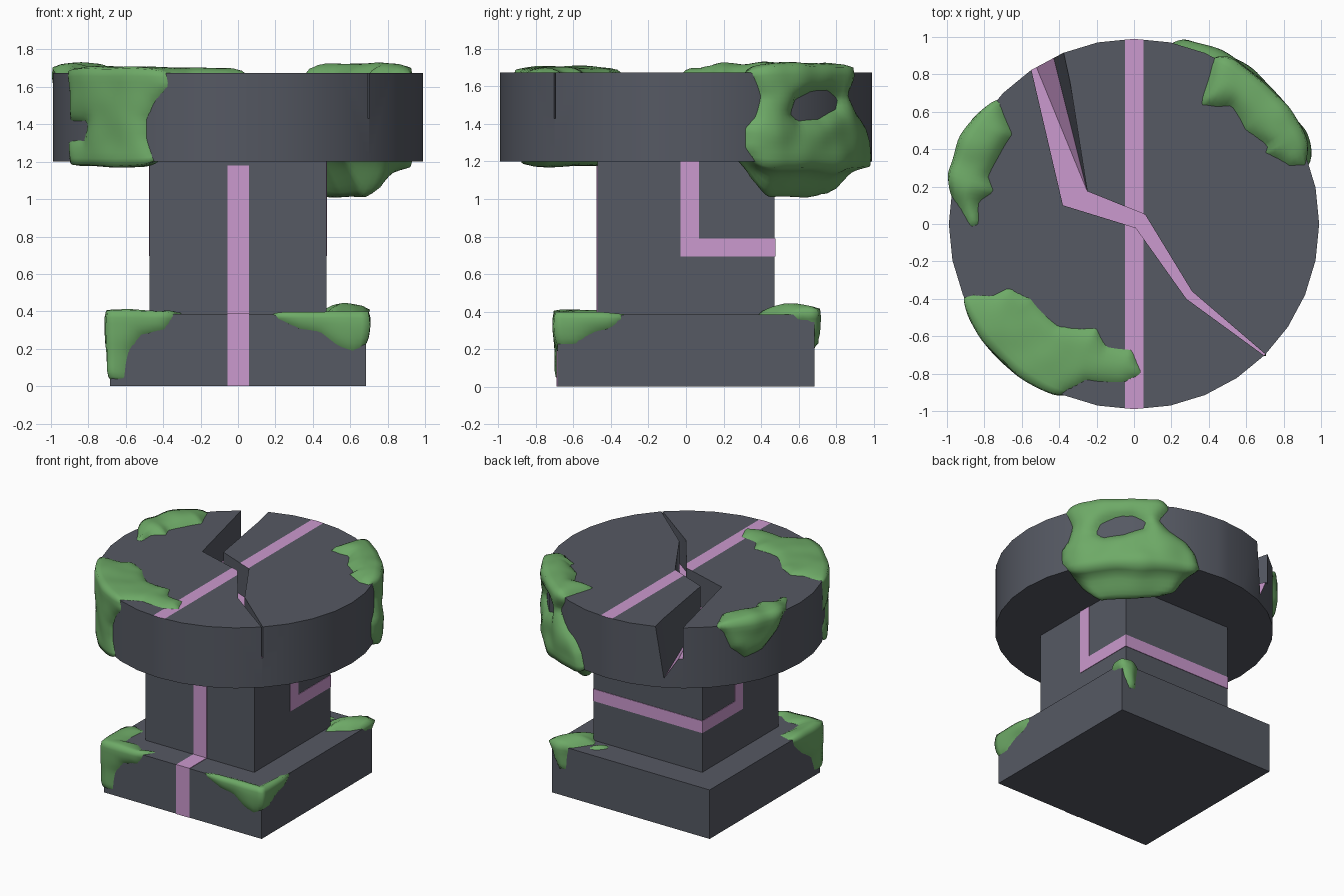
import bpy, bmesh, math
from mathutils import Vector, noise

if "Cube" in bpy.data.objects:
    bpy.data.objects.remove(bpy.data.objects["Cube"])


def material(name, rgb):
    m = bpy.data.materials.new(name)
    m.diffuse_color = (*rgb, 1)
    m.use_nodes = True
    m.node_tree.nodes["Principled BSDF"].inputs["Base Color"].default_value = m.diffuse_color
    return m


STONE = material("dark_stone", (0.092, 0.10, 0.125))
PINK = material("pink_inlay", (0.60, 0.32, 0.62))
MOSS = material("green_moss", (0.155, 0.40, 0.135))


def make_object(name, bm, *mats):
    me = bpy.data.meshes.new(name)
    bm.to_mesh(me)
    bm.free()
    for m in mats:
        me.materials.append(m)
    ob = bpy.data.objects.new(name, me)
    bpy.context.collection.objects.link(ob)
    return ob


def box(name, x, y, z, mat):
    bm = bmesh.new()
    bmesh.ops.create_cube(bm, size=1)
    for v in bm.verts:
        v.co = [(a + b) / 2 + c * (b - a) for (a, b), c in zip((x, y, z), v.co)]
    return make_object(name, bm, mat)


# Base and column
B, C = 0.685, 0.472
BASE_Z, DISK_Z, TOP = 0.385, 1.2, 1.675
R = 0.99
box("base", (-B, B), (-B, B), (0, BASE_Z), STONE)
box("column", (-C, C), (-C, C), (BASE_Z, DISK_Z), STONE)

# Inlaid stripes as thin plates
T = 0.004
W = (-0.055, 0.06)
box("stripe_base_front", W, (-B - T, -B), (0, BASE_Z + T), PINK)
box("stripe_base_top", W, (-B, -C), (BASE_Z, BASE_Z + T), PINK)
box("stripe_column_front", W, (-C - T, -C), (BASE_Z, 1.18), PINK)
box("stripe_column_back", (-C - T, C + T), (C, C + T), (0.695, 0.79), PINK)
for side, sx in (("right", 1), ("left", -1)):
    xs = tuple(sorted((sx * C, sx * (C + T))))
    box("stripe_drop_" + side, xs, (-0.03, 0.07), (0.695, DISK_Z), PINK)
    box("stripe_turn_" + side, xs, (0.07, C), (0.695, 0.79), PINK)

# Round top slab with an inlaid band across it
bm = bmesh.new()
bmesh.ops.create_cone(bm, cap_ends=True, segments=32, radius1=R, radius2=R, depth=TOP - DISK_Z)
bmesh.ops.translate(bm, verts=bm.verts, vec=(0, 0, (TOP + DISK_Z) / 2))
for x in (-0.048, 0.052):
    bmesh.ops.bisect_plane(bm, geom=bm.verts[:] + bm.edges[:] + bm.faces[:],
                           plane_co=(x, 0, 0), plane_no=(1, 0, 0))
for f in bm.faces:
    if f.normal.z > 0.9 and abs(f.calc_center_median().x) < 0.05:
        f.material_index = 1
disk = make_object("round_slab", bm, STONE, PINK)

# Crack cutter: left and right banks, pink floor
left = [(-0.592, 1.01), (-0.38, 0.10), (0.01, -0.02), (0.28, -0.40), (0.742, -0.737)]
right = [(-0.406, 1.058), (-0.25, 0.175), (0.06, 0.05), (0.31, -0.36), (0.7445, -0.732)]
FLOOR = 1.43
bm = bmesh.new()
lt, rt = ([bm.verts.new((x, y, 1.8)) for x, y in p] for p in (left, right))
lb, rb = ([bm.verts.new((x, y, FLOOR)) for x, y in p] for p in (left, right))
rb[0].co = (-0.466, 1.034, 1.238)
rt[0].co = (-0.39, 1.063, 1.8)


def quad(a, b, c, d, mi=0):
    for tri in ((a, b, c), (a, c, d)):
        bm.faces.new(tri).material_index = mi


for i in range(4):
    quad(lb[i], lb[i + 1], rb[i + 1], rb[i], 1)
    quad(lt[i], rt[i], rt[i + 1], lt[i + 1])
    quad(lt[i], lt[i + 1], lb[i + 1], lb[i])
    quad(rt[i], rb[i], rb[i + 1], rt[i + 1])
for i in (0, 4):
    quad(lt[i], lb[i], rb[i], rt[i])
bmesh.ops.recalc_face_normals(bm, faces=bm.faces)
cutter = make_object("crack_cutter", bm, STONE, PINK)
cutter.hide_render = True

mod = disk.modifiers.new("crack", "BOOLEAN")
mod.operation = "DIFFERENCE"
mod.solver = "EXACT"
mod.object = cutter
bpy.context.view_layer.objects.active = disk
disk.select_set(True)
bpy.ops.object.modifier_apply(modifier="crack")
bpy.data.objects.remove(cutter)
bpy.ops.object.shade_smooth_by_angle()


# Moss: a domed sheet wrapped over a block's rim.
# Outlines are (angle, s): s < 0 on top, 0..height on the side, beyond that underneath.
def smooth(t):
    t = min(max(t, 0), 1)
    return t * t * (3 - 2 * t)


def inside_distance(p, poly):
    best, inside = 9.0, False
    for a, b in zip(poly, poly[1:] + poly[:1]):
        ab = b - a
        t = min(max((p - a).dot(ab) / ab.length_squared, 0), 1)
        best = min(best, (p - a - ab * t).length)
        if (a.y > p.y) != (b.y > p.y) and p.x < a.x + (p.y - a.y) * ab.x / ab.y:
            inside = not inside
    return best if inside else -best


def moss(name, outline, square, thick, hole=None, hang=0.0):
    half, z_top, height, rows, power = ((B, BASE_Z, BASE_Z, 15, 12) if square
                                        else (R, TOP, TOP - DISK_Z, 19, 2))
    ds, da = height / rows, 1.5
    k = math.radians(half * (1.2 if square else 1))
    flat = lambda pts: [Vector((a * k, s)) for a, s in pts]
    poly, hole = flat(outline), flat(hole) if hole else None
    a_vals = [a for a, _ in outline]
    s_vals = [s for _, s in outline]
    bm = bmesh.new()
    grid = {}
    for i in range(int(min(a_vals) / da) - 2, int(max(a_vals) / da) + 4):
        for j in range(math.floor(min(s_vals) / ds) - 2, math.ceil(max(s_vals) / ds) + 3):
            a, s = i * da, j * ds
            p = Vector((a * k, s))
            d = inside_distance(p, poly)
            if hole:
                d = min(d, -inside_distance(p, hole))
            if d < -0.035:
                continue
            c, n = math.cos(math.radians(a)), math.sin(math.radians(a))
            ring = half / max(abs(c), abs(n)) if square else half
            inset = max(-s, s - height, 0)
            scale = ring * (1 - inset / half)
            point = Vector((c * scale, n * scale, z_top - min(max(s, 0), height)))
            out = Vector((math.copysign(abs(c) ** (power - 1), c),
                          math.copysign(abs(n) ** (power - 1), n), 0)).normalized()
            phi = math.pi / 2 * (smooth((s + 0.05) / 0.1) + smooth((s - height + 0.05) / 0.1))
            normal = out * math.sin(phi) + Vector((0, 0, math.cos(phi)))
            h = d
            if d > 0:
                h = thick * (1 - math.exp(-d / 0.04)) * (1 + 0.35 * noise.noise(point * 6))
                h += hang * smooth((s - height) / 0.2) * smooth(d / 0.16)
            grid[i, j] = bm.verts.new(point + normal * h)
    for i, j in grid:
        keys = ((i, j), (i, j + 1), (i + 1, j + 1), (i + 1, j))
        if all(q in grid for q in keys):
            bm.faces.new([grid[q] for q in keys]).smooth = True
    make_object(name, bm, MOSS)


# Moss on the slab
moss("moss_slab_front_left", [
    (203, 0), (204, -.06), (207, -.15), (207, -.24), (216, -.31), (233, -.31), (250, -.40),
    (257, -.32), (269, -.32), (273, -.19), (266, -.14), (253, -.12), (247, -.01), (248, .07),
    (243, .15), (240, .25), (240, .35), (242.5, .475), (240, .62), (225, .68), (207, .6),
    (205, .475), (204, .37), (214, .36), (216, .26), (205, .25), (205, .1)], False, 0.03)
moss("moss_slab_left", [
    (181, -.12), (175, -.06), (169, .03), (166, .12), (158, .24), (150, .27), (144, .18),
    (141, .05), (137.5, -.01), (143.5, -.18), (154, -.18), (162, -.17), (167, -.22),
    (172, -.15), (180, -.16)], False, 0.05)
moss("moss_slab_back_right", [
    (61, -.26), (63.7, -.04), (64, .03), (60, .12), (64, .2), (72, .28), (76, .36), (78, .475),
    (75, .7), (60, .8), (45, .82), (30, .8), (20, .65), (22, .475), (19, .4), (19, .3),
    (22, .24), (24, .13), (21, 0), (19, -.02), (20.5, -.1), (28.5, -.19), (30, -.16),
    (40, -.21), (50.5, -.17), (54.5, -.22)], False, 0.05,
    hole=[(34, .22), (36, .14), (42, .1), (50, .09), (55, .14), (54, .2), (46, .25), (37, .265)],
    hang=0.15)

# Moss on the base
moss("moss_base_front_left", [
    (244, -.02), (243, .02), (240, .085), (233, .11), (229.5, .2), (228.5, .35), (222, .35),
    (220, .22), (214, .15), (208, .06), (206, -.02), (212, -.12), (220, -.1), (230, -.12),
    (238, -.06), (244, -.1)], True, 0.028)
moss("moss_base_front_right", [
    (284, -.01), (288, .03), (296, .08), (303, .1), (308, .17), (312, .2), (315, .16),
    (319, .16), (324, .1), (330, .07), (335, 0), (328, -.03), (315, -.05), (303, -.05),
    (294, -.04)], True, 0.028)
moss("moss_base_back_right", [
    (38, -.19), (38, -.05), (41, .03), (45, .03), (46, .1), (48, .18), (50.5, .17), (51, .06),
    (52, -.03), (51, -.16), (45, -.22)], True, 0.06)
moss("moss_base_tuft", [(54, -.08), (59, -.08), (60, -.15), (57, -.19), (54, -.16)], True, 0.04)
